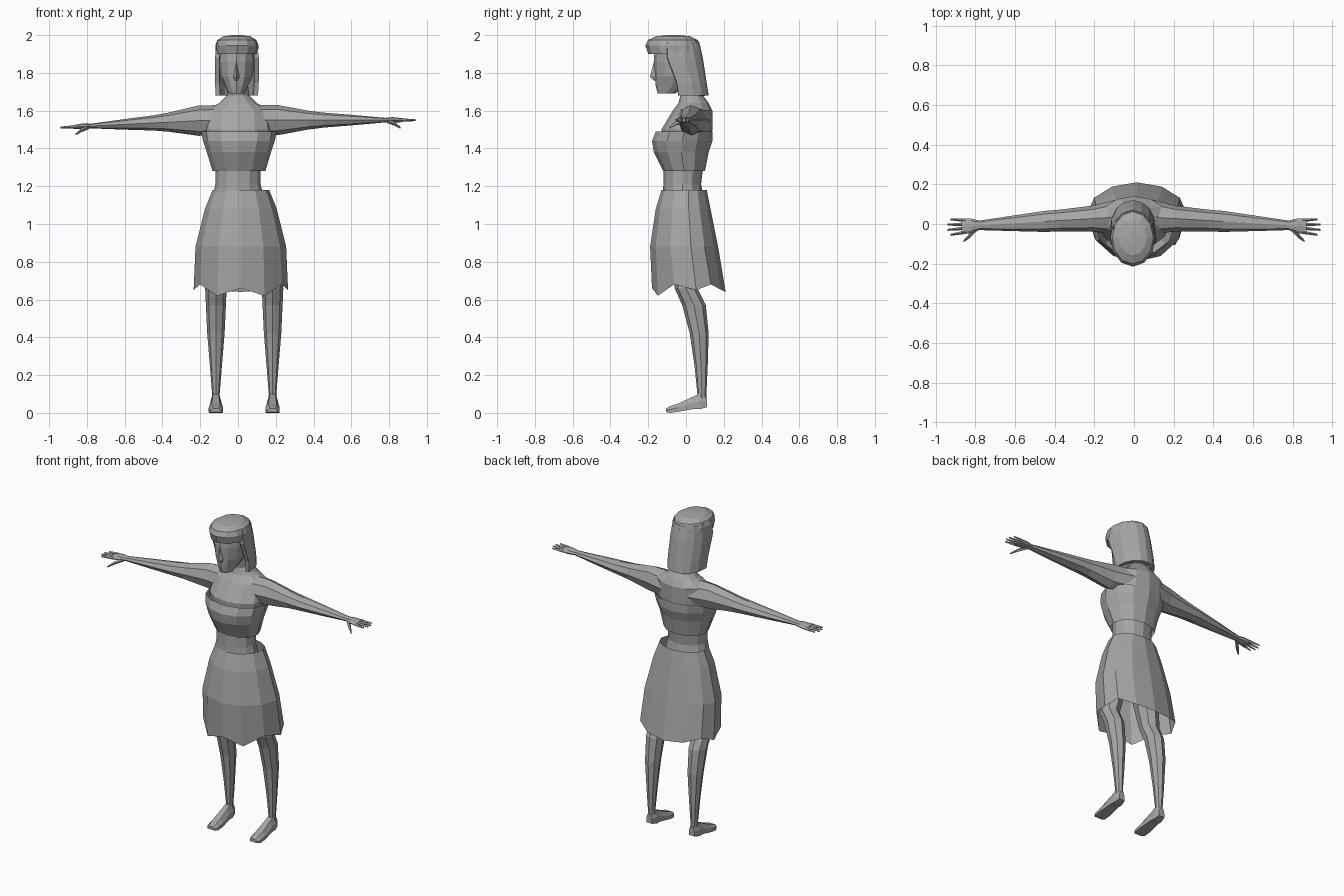
import bpy
import bmesh
from math import sin, cos, pi
from mathutils import Vector

default_cube = bpy.data.objects.get("Cube")
if default_cube:
    bpy.data.objects.remove(default_cube)

GREY = (.38, .38, .38, 1)
grey = bpy.data.materials.new("plain grey")
grey.use_nodes = True
grey.diffuse_color = GREY
shader = next(node for node in grey.node_tree.nodes if node.type == "BSDF_PRINCIPLED")
shader.inputs["Base Color"].default_value = GREY


def loft(name, rings, caps=True, closed=True, shift=0):
    """Skin a list of equal point rings into a flat-shaded object."""
    bm = bmesh.new()
    rows = [[bm.verts.new(point) for point in ring] for ring in rings]
    count = len(rows[0])
    for lower, upper in zip(rows, rows[1:]):
        for here in range(count if closed else count - 1):
            after = (here + 1) % count
            bm.faces.new((lower[here], lower[after], upper[after], upper[here]))
    if caps:
        bm.faces.new(rows[0])
        bm.faces.new(rows[-1])
    bmesh.ops.recalc_face_normals(bm, faces=bm.faces)
    mesh = bpy.data.meshes.new(name)
    bm.to_mesh(mesh)
    bm.free()
    mesh.materials.append(grey)
    part = bpy.data.objects.new(name, mesh)
    part.location.x = shift
    bpy.context.collection.objects.link(part)
    return part


def turns(sides):
    return [2 * pi * step / sides for step in range(sides)]


def level(height, half_width, front, back, sides=12, widest=.5, x=0):
    """Horizontal ring from front to back; widest places its broadest line."""
    middle = front + (back - front) * widest
    ring = []
    for turn in turns(sides):
        reach = front - middle if cos(turn) > 0 else middle - back
        ring.append(Vector((x + half_width * sin(turn), middle + reach * cos(turn), height)))
    return ring


def upright(centre, half_depth, half_height, sides=8):
    """Ring facing along x."""
    return [Vector(centre) + Vector((0, half_depth * sin(turn), half_height * cos(turn)))
            for turn in turns(sides)]


def wrap(height, half_width, front, back, steps=8):
    """Open horizontal U, passing round the back."""
    bends = [pi * step / steps for step in range(steps + 1)]
    return [Vector((-half_width * cos(bend),
                    front + (back - front) * abs(sin(bend)) ** .7, height)) for bend in bends]


# Torso and neck: height, half width, front, back
loft("torso", [level(*ring) for ring in (
    (1, .17, -.13, .12),
    (1.21, .12, -.12, .08),
    (1.3, .12, -.12, .09),
    (1.5, .18, -.13, .14),
    (1.6, .17, -.07, .14),
    (1.64, .1, -.04, .12),
    (1.68, .06, -.03, .09),
    (1.76, .05, -.05, .08))])

# Strapless bodice, open at both ends
loft("bodice", [level(*ring) for ring in (
    (1.28, .14, -.12, .1),
    (1.38, .17, -.17, .12),
    (1.44, .19, -.18, .14),
    (1.49, .2, -.16, .14))], caps=False, shift=.005)

# Skirt, with a hem that dips and rises round each side
skirt = [level(*ring, widest=.6) for ring in (
    (.65, .25, -.18, .21),
    (.88, .24, -.19, .17),
    (1.08, .19, -.16, .13),
    (1.18, .15, -.13, .11))]
hem = (.66, .62, .68, .65, .68, .65, .64)
for point, height in zip(skirt[0], hem + hem[-2:0:-1]):
    point.z = height
loft("skirt", skirt, caps=False, shift=.015)

# Head with a wedge nose
loft("head", [level(*ring) for ring in (
    (1.69, .04, -.15, -.06),
    (1.73, .06, -.16, .01),
    (1.78, .085, -.165, .05),
    (1.86, .095, -.17, .06),
    (1.95, .09, -.165, .05))], shift=-.008)
loft("nose", [level(height, half_width, front, -.13, sides=4) for height, half_width, front in (
    (1.76, .016, -.17),
    (1.78, .016, -.19),
    (1.86, .008, -.17))], shift=-.008)

# Hair crown: a fringe band closed by a low dome
crown = [level(1.9, .112, -.2, .08)]
for rise in (0, .35, .7, .95):
    spread = cos(rise * pi / 2) ** .6
    crown.append(level(1.945 + .055 * sin(rise * pi / 2), .114 * spread,
                       -.065 - .15 * spread, -.065 + .14 * spread))
loft("hair_crown", crown, shift=-.006)

# Hanging hair, swept back below the ears
back_hair = loft("back_hair", [wrap(*ring) for ring in (
    (1.68, .1, -.04, .108),
    (1.75, .104, -.05, .097),
    (1.88, .104, -.1, .077),
    (1.96, .095, -.1, .058))], caps=False, closed=False, shift=-.006)
shell = back_hair.modifiers.new("thickness", "SOLIDIFY")
shell.thickness = .024
shell.offset = 0

for side, sign in (("left", 1), ("right", -1)):
    def on_arm(reach, across=0, lift=0):
        """Point on the arm's line; the right arm hangs a little lower."""
        droop = .05 * max(0, reach - .15) if side == "right" else 0
        return sign * reach, .04 - .06 * reach + across, 1.55 + lift - droop

    # Arm running into a flat palm: reach, half depth, half height
    loft(side + "_arm", [upright(on_arm(reach), depth, height) for reach, depth, height in (
        (.08, .09, .08),
        (.21, .065, .08),
        (.37, .055, .05),
        (.45, .053, .04),
        (.6, .04, .028),
        (.78, .024, .012),
        (.82, .036, .016),
        (.87, .04, .01))])

    # Fingers fan out from the palm, the outer two shorter
    for number, finger in enumerate(("little", "ring", "middle", "index")):
        across = .03 - .02 * number
        tip = .925 if finger in ("little", "index") else .94
        loft(f"{side}_{finger}_finger", [
            upright(on_arm(.85, across), .009, .01, sides=4),
            upright(on_arm(tip, across * 1.3), .005, .005, sides=4)])
    loft(side + "_thumb", [
        upright(on_arm(.79, -.01, -.005), .016, .011, sides=4),
        upright(on_arm(.83, -.05, -.02), .013, .01, sides=4),
        upright(on_arm(.86, -.075, -.04), .005, .005, sides=4)])

    # Leg: height, distance from the middle, half width, front, back
    middle = .033
    loft(side + "_leg", [
        level(height, half_width, front, back, sides=8, x=middle + sign * away)
        for height, away, half_width, front, back in (
            (1, .09, .085, -.1, .1),
            (.66, .15, .057, -.06, .06),
            (.57, .15, .053, -.02, .105),
            (.42, .15, .046, .02, .12),
            (.25, .15, .032, .045, .115),
            (.1, .15, .02, .06, .108),
            (.06, .15, .022, .06, .11))])

    # Foot: position, half width, sole, instep
    loft(side + "_foot", [
        [Vector((half_width * across, y, sole + (instep - sole) * up)) for across, up in (
            (-1, 0), (1, 0), (1, .5), (.55, 1), (-.55, 1), (-1, .5))]
        for y, half_width, sole, instep in (
            (.11, .02, .03, .085),
            (.075, .028, .02, .105),
            (.035, .03, .02, .085),
            (-.04, .038, .006, .05),
            (-.085, .036, 0, .035),
            (-.105, .026, .004, .024))], shift=middle + sign * .15)
